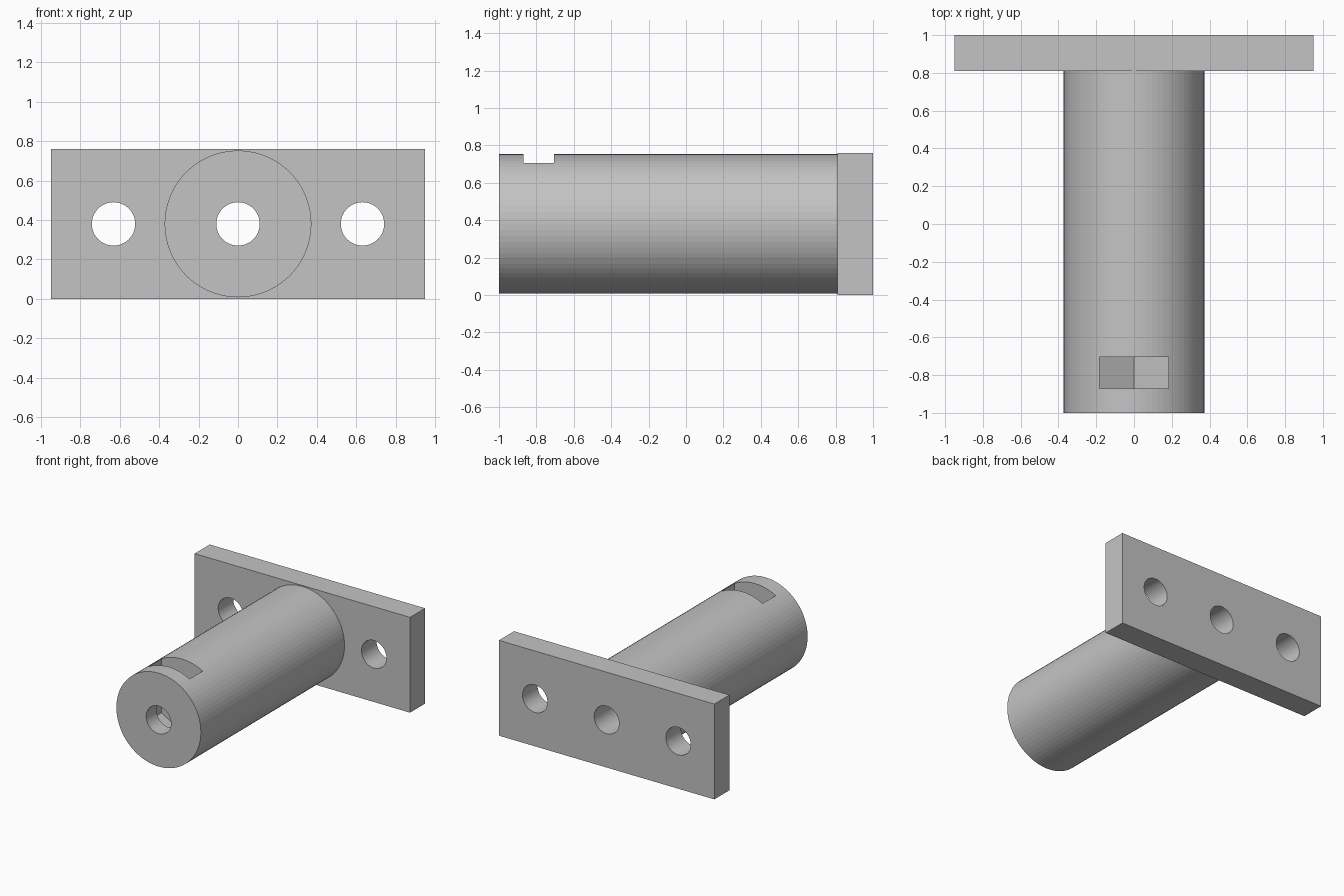
import bpy
import math

cube = bpy.data.objects.get("Cube")
if cube:
    bpy.data.objects.remove(cube, do_unlink=True)

AXIS_Z = 0.38
HOLE_RADIUS = 0.11
NUT_FLAT = 0.182          # half the width across the nut's flats

grey = bpy.data.materials.new("plain grey")
grey.use_nodes = True
colour = (0.55, 0.55, 0.55, 1)
grey.diffuse_color = colour
grey.node_tree.nodes["Principled BSDF"].inputs["Base Color"].default_value = colour


def rod(name, radius, y0, y1, x=0, sides=72):
    """Cylinder or prism lying along y."""
    bpy.ops.mesh.primitive_cylinder_add(
        vertices=sides, radius=radius, depth=y1 - y0,
        location=(x, (y0 + y1) / 2, AXIS_Z), rotation=(math.pi / 2, 0, 0))
    bpy.context.object.name = name
    return bpy.context.object


def box(name, low, high):
    centre = [(a + b) / 2 for a, b in zip(low, high)]
    bpy.ops.mesh.primitive_cube_add(size=1, location=centre)
    obj = bpy.context.object
    obj.name = name
    obj.scale = [b - a for a, b in zip(low, high)]
    bpy.ops.object.transform_apply(location=False, rotation=False, scale=True)
    return obj


def combine(target, other, operation):
    """Apply a boolean and discard the helper."""
    mod = target.modifiers.new(operation.lower(), "BOOLEAN")
    mod.operation = operation
    mod.solver = "EXACT"
    mod.object = other
    bpy.ops.object.select_all(action="DESELECT")
    bpy.context.view_layer.objects.active = target
    target.select_set(True)
    bpy.ops.object.modifier_apply(modifier=mod.name)
    bpy.data.objects.remove(other, do_unlink=True)


# Shaft joined to the mounting plate
body = rod("flanged_shaft", 0.3725, -1, 0.9)
plate = box("mounting_plate", (-0.95, 0.81, 0), (0.95, 1, 0.76))
combine(body, plate, "UNION")

# Nut pocket: hexagonal seat with a straight slot open to the top
seat = rod("nut_seat", NUT_FLAT / math.cos(math.pi / 6), -0.87, -0.705, sides=6)
slot = box("nut_slot", (-NUT_FLAT, -0.87, AXIS_Z), (NUT_FLAT, -0.705, 1))
combine(seat, slot, "UNION")
combine(body, seat, "DIFFERENCE")

# Long bore and the two plate holes
combine(body, rod("bore", HOLE_RADIUS, -1.1, 1.1), "DIFFERENCE")
for side in (-1, 1):
    combine(body, rod("bolt_hole", HOLE_RADIUS, 0.7, 1.1, side * 0.632), "DIFFERENCE")

body.data.materials.clear()
body.data.materials.append(grey)
for face in body.data.polygons:
    face.material_index = 0
    face.use_smooth = False
